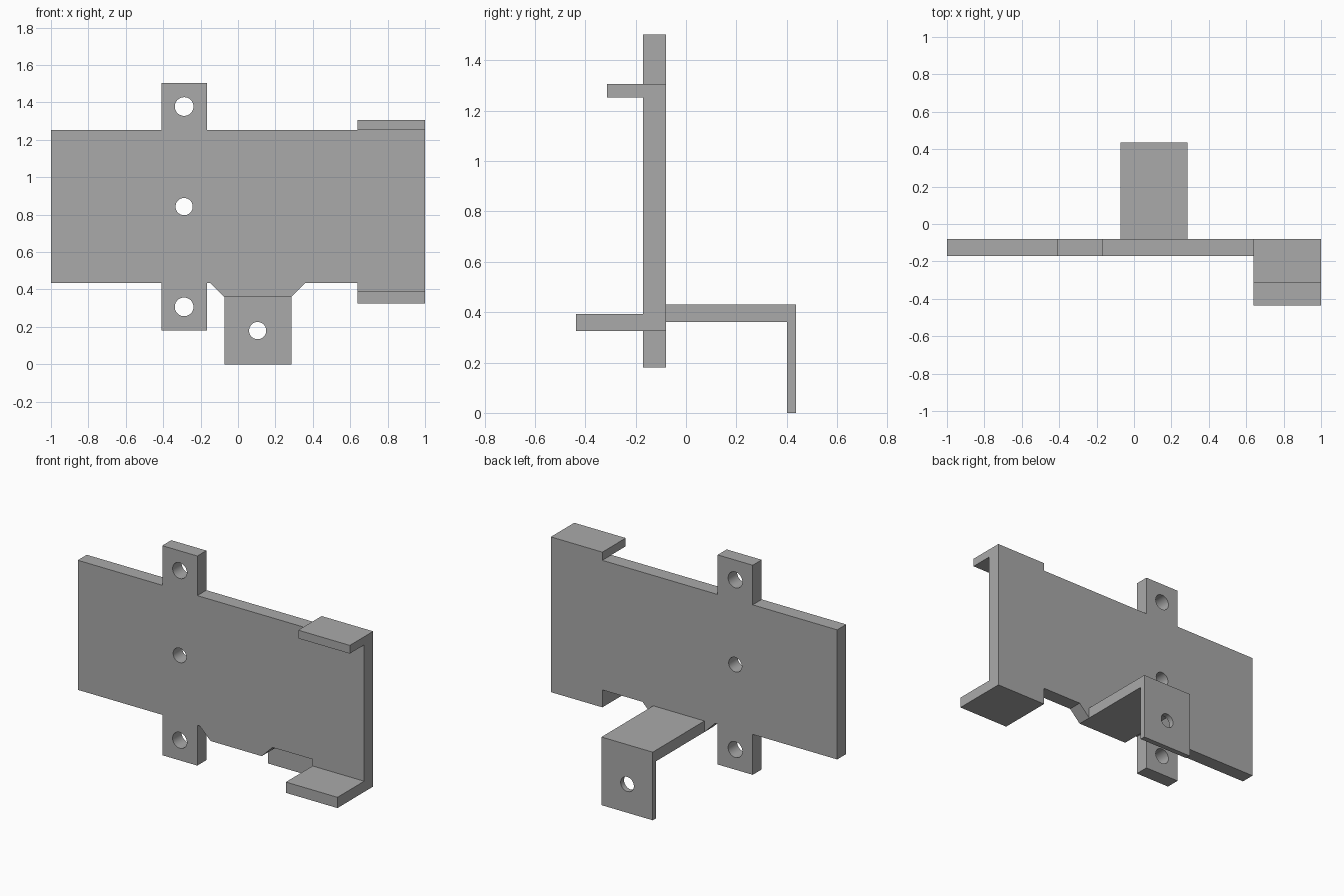
import bpy
import bmesh
from math import radians
from mathutils import Vector

cube = bpy.data.objects.get("Cube")
if cube:
    bpy.data.objects.remove(cube, do_unlink=True)

grey = bpy.data.materials.new("plain grey")
grey.use_nodes = True
colour = (0.4, 0.4, 0.4, 1)
grey.diffuse_color = colour
grey.node_tree.nodes["Principled BSDF"].inputs["Base Color"].default_value = colour

FRONT, BACK = -0.17, -0.08      # main plate faces
END_X = 0.64                    # start of the flanged end


def extrude(name, points, offset):
    """Solid made by sweeping a closed outline along an offset."""
    bm = bmesh.new()
    face = bm.faces.new([bm.verts.new(p) for p in points])
    swept = bmesh.ops.extrude_face_region(bm, geom=[face])["geom"]
    verts = [v for v in swept if isinstance(v, bmesh.types.BMVert)]
    bmesh.ops.translate(bm, verts=verts, vec=Vector(offset))
    bmesh.ops.recalc_face_normals(bm, faces=bm.faces)
    mesh = bpy.data.meshes.new(name)
    bm.to_mesh(mesh)
    bm.free()
    mesh.materials.append(grey)
    obj = bpy.data.objects.new(name, mesh)
    bpy.context.collection.objects.link(obj)
    return obj


def side_profile(name, outline, x0, x1):
    return extrude(name, [(x0, y, z) for y, z in outline], (x1 - x0, 0, 0))


def drill(obj, x, y, z, radius):
    """Round hole running front to back."""
    bpy.ops.mesh.primitive_cylinder_add(vertices=40, radius=radius, depth=0.3,
                                        location=(x, y, z), rotation=(radians(90), 0, 0))
    cutter = bpy.context.object
    cutter.hide_render = True
    cutter.data.materials.append(grey)
    cut = obj.modifiers.new("hole", "BOOLEAN")
    cut.operation = "DIFFERENCE"
    cut.solver = "EXACT"
    cut.object = cutter
    bpy.context.view_layer.objects.active = obj
    bpy.ops.object.modifier_apply(modifier=cut.name)
    bpy.data.objects.remove(cutter, do_unlink=True)


def smooth(obj):
    bpy.ops.object.select_all(action="DESELECT")
    obj.select_set(True)
    bpy.context.view_layer.objects.active = obj
    bpy.ops.object.shade_smooth_by_angle(angle=radians(30))


# Main plate with mounting tabs, tapered neck and taller flanged end
outline = [(-1, 0.435), (-0.41, 0.435), (-0.41, 0.18), (-0.165, 0.18),
           (-0.165, 0.435), (-0.148, 0.435), (-0.073, 0.36), (0.285, 0.36),
           (0.36, 0.435), (END_X, 0.435), (END_X, 0.325), (1, 0.325),
           (1, 1.305), (END_X, 1.305), (END_X, 1.253), (-0.165, 1.253),
           (-0.165, 1.503), (-0.41, 1.503), (-0.41, 1.253), (-1, 1.253)]
plate = extrude("main_plate", [(x, FRONT, z) for x, z in outline], (0, BACK - FRONT, 0))
for z, r in ((0.307, 0.05), (0.843, 0.046), (1.378, 0.05)):
    drill(plate, -0.288, (FRONT + BACK) / 2, z, r)
smooth(plate)

# Forward flanges at the end of the plate
for name, depth, low, high in (("upper_flange", -0.313, 1.253, 1.305),
                               ("lower_flange", -0.436, 0.325, 0.393)):
    side_profile(name, [(FRONT, low), (FRONT, high), (depth, high), (depth, low)], END_X, 1)

# Rear arm folded down into a drilled foot
arm = side_profile("rear_arm", [(BACK, 0.36), (BACK, 0.43), (0.436, 0.43),
                                (0.436, 0), (0.402, 0), (0.402, 0.36)], -0.073, 0.285)
drill(arm, 0.105, 0.42, 0.18, 0.046)
smooth(arm)
